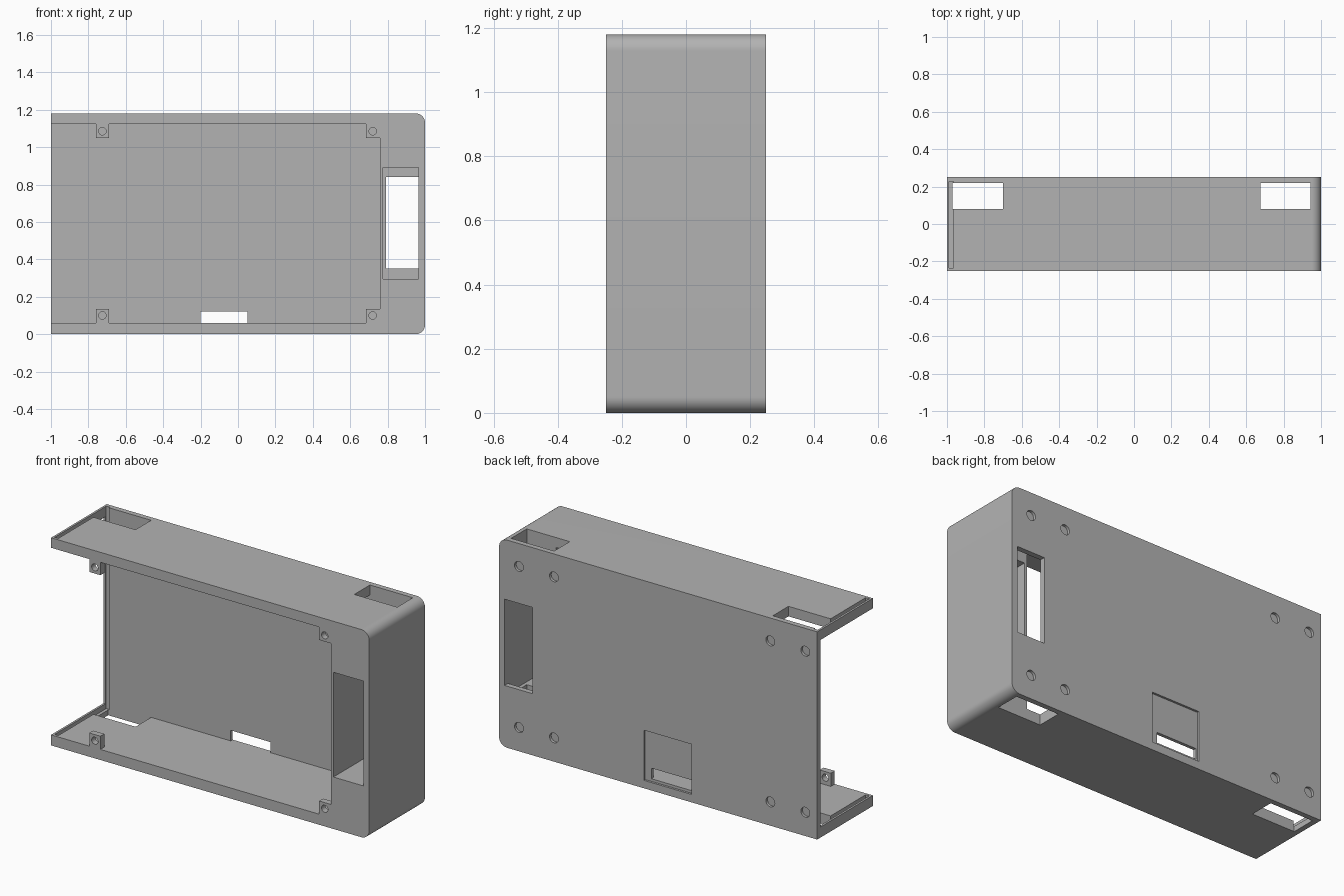
import bpy, bmesh, math
from mathutils import Matrix, Vector

if "Cube" in bpy.data.objects:
    bpy.data.objects.remove(bpy.data.objects["Cube"])

grey = bpy.data.materials.new("plain_grey")
grey.diffuse_color = (0.45, 0.45, 0.45, 1)
grey.use_nodes = True
grey.node_tree.nodes["Principled BSDF"].inputs["Base Color"].default_value = grey.diffuse_color


def make_object(name, bm):
    mesh = bpy.data.meshes.new(name)
    bmesh.ops.recalc_face_normals(bm, faces=bm.faces)
    bm.to_mesh(mesh)
    bm.free()
    ob = bpy.data.objects.new(name, mesh)
    bpy.context.collection.objects.link(ob)
    mesh.materials.append(grey)
    return ob


def box(name, x0, x1, y0, y1, z0, z1):
    bm = bmesh.new()
    bmesh.ops.create_cube(bm, size=1)
    bmesh.ops.scale(bm, vec=(x1 - x0, y1 - y0, z1 - z0), verts=bm.verts)
    bmesh.ops.translate(bm, vec=((x0 + x1) / 2, (y0 + y1) / 2, (z0 + z1) / 2), verts=bm.verts)
    return make_object(name, bm)


def cylinder(name, x, z, r, y0, y1):
    bm = bmesh.new()
    mat = Matrix.Translation((x, (y0 + y1) / 2, z)) @ Matrix.Rotation(math.pi / 2, 4, 'X')
    bmesh.ops.create_cone(bm, cap_ends=True, segments=24, radius1=r, radius2=r,
                          depth=y1 - y0, matrix=mat)
    return make_object(name, bm)


def boolean(target, tool, operation='DIFFERENCE'):
    mod = target.modifiers.new("bool", 'BOOLEAN')
    mod.operation, mod.solver, mod.object = operation, 'EXACT', tool
    bpy.context.view_layer.objects.active = target
    bpy.ops.object.modifier_apply(modifier=mod.name)
    bpy.data.objects.remove(tool, do_unlink=True)


# Outer shell: rectangle with two rounded corners on the closed end
H, R = 1.18, 0.05
outline = [(-1, H), (-1, 0)]
for cz, start in ((R, -90), (H - R, 0)):
    for i in range(13):
        a = math.radians(start + 90 * i / 12)
        outline.append((1 - R + R * math.cos(a), cz + R * math.sin(a)))
bm = bmesh.new()
face = bm.faces.new([bm.verts.new((x, -0.25, z)) for x, z in outline])
ext = bmesh.ops.extrude_face_region(bm, geom=[face])
bmesh.ops.translate(bm, vec=(0, 0.5, 0),
                    verts=[v for v in ext["geom"] if isinstance(v, bmesh.types.BMVert)])
case = make_object("case_body", bm)

# Main cavity, shafts through top and bottom, handle slot, rear window, end panel slot
cuts = [
    (-1.1, 0.76, -0.3, 0.22, 0.06, 1.123),
    (-0.97, -0.70, 0.08, 0.22, -0.1, 1.3),
    (0.675, 0.945, 0.08, 0.22, -0.1, 1.3),
    (0.775, 0.965, -0.3, 0.22, 0.295, 0.89),
    (0.79, 0.965, 0.2, 0.3, 0.35, 0.84),
    (-0.21, 0.09, 0.238, 0.3, 0.045, 0.33),
    (-0.20, 0.05, 0.2, 0.3, 0.06, 0.12),
    (-0.988, -0.965, -0.235, 0.228, 0.03, 1.3),
]
for c in cuts:
    boolean(case, box("cutter", *c))

# Mounting tabs at the front corners, with screw holes
for x0, x1, hx in ((-0.76, -0.69, -0.725), (0.685, 0.78, 0.72)):
    x1 = min(x1, 0.77)
    for z0, z1, hz in ((0.05, 0.135, 0.10), (1.05, 1.13, 1.085)):
        boolean(case, box("tab", x0, x1, -0.25, -0.215, z0, z1), 'UNION')
        boolean(case, cylinder("cutter", hx, hz, 0.02, -0.3, -0.2))

# Shallow round recesses on the back
for x in (-0.925, -0.705, 0.655, 0.875):
    for z in (0.135, 1.05):
        boolean(case, cylinder("cutter", x, z, 0.028, 0.235, 0.3))

bpy.ops.object.select_all(action='DESELECT')
case.select_set(True)
bpy.context.view_layer.objects.active = case
bpy.ops.object.shade_smooth_by_angle(angle=math.radians(30))
